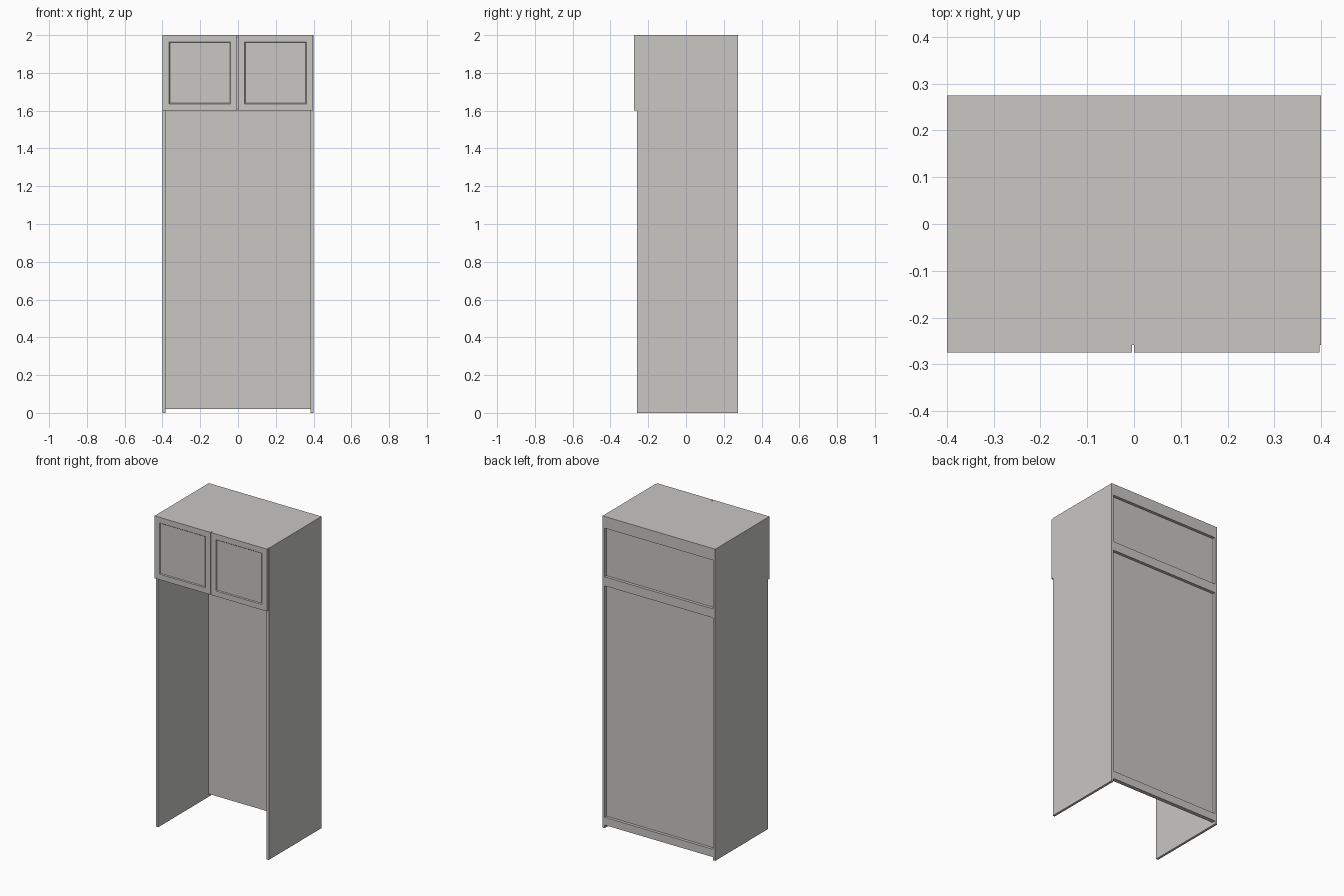
import bpy, bmesh
from mathutils import Vector

if "Cube" in bpy.data.objects:
    bpy.data.objects.remove(bpy.data.objects["Cube"])

# One painted-board colour
board = bpy.data.materials.new("warm_light_grey")
board.diffuse_color = (0.58, 0.57, 0.55, 1)
board.use_nodes = True
board.node_tree.nodes["Principled BSDF"].inputs["Base Color"].default_value = board.diffuse_color


def box(name, x, y, z, edit=None):
    """Board spanning the given x, y and z ranges."""
    bm = bmesh.new()
    bmesh.ops.create_cube(bm, size=1)
    for v in bm.verts:
        v.co = Vector([r[0] if c < 0 else r[1] for c, r in zip(v.co, (x, y, z))])
    if edit:
        edit(bm)
    bm.normal_update()
    mesh = bpy.data.meshes.new(name)
    bm.to_mesh(mesh)
    bm.free()
    mesh.materials.append(board)
    obj = bpy.data.objects.new(name, mesh)
    bpy.context.collection.objects.link(obj)
    return obj


def sink_front(bm):
    """Framed door: sunken centre panel with a narrow sloped border."""
    bm.normal_update()
    front = [f for f in bm.faces if f.normal.y < -0.9]
    bmesh.ops.inset_region(bm, faces=front, thickness=0.05)
    bmesh.ops.inset_region(bm, faces=front, thickness=0.006, depth=-0.005)


T = 0.015            # board thickness
W, IN = 0.4, 0.385   # outer and inner half widths
FRONT, BACK = -0.259, 0.275

# Side panels
box("left_side", (-W, -IN), (FRONT, BACK), (0, 2))
box("right_side", (IN, W), (FRONT, BACK), (0, 2))

# Top board and cupboard floor
box("top_board", (-IN, IN), (FRONT, BACK), (2 - T, 2))
box("cupboard_floor", (-IN, IN), (FRONT, 0.25), (1.6, 1.6 + T))

# Back panel, set in behind the rails
box("back_panel", (-IN, IN), (0.25, 0.256), (0.02, 2 - T))

# Rear rails
for name, z in (("top_rail", (1.925, 2 - T)),
                ("middle_rail", (1.555, 1.613)),
                ("bottom_rail", (0.02, 0.07))):
    box(name, (-IN, IN), (0.256, BACK), z)

# Cupboard doors with a thin gap between them
box("left_door", (-W, -0.004), (-0.275, FRONT), (1.6, 2), sink_front)
box("right_door", (0, 0.397), (-0.275, FRONT), (1.6, 2), sink_front)
